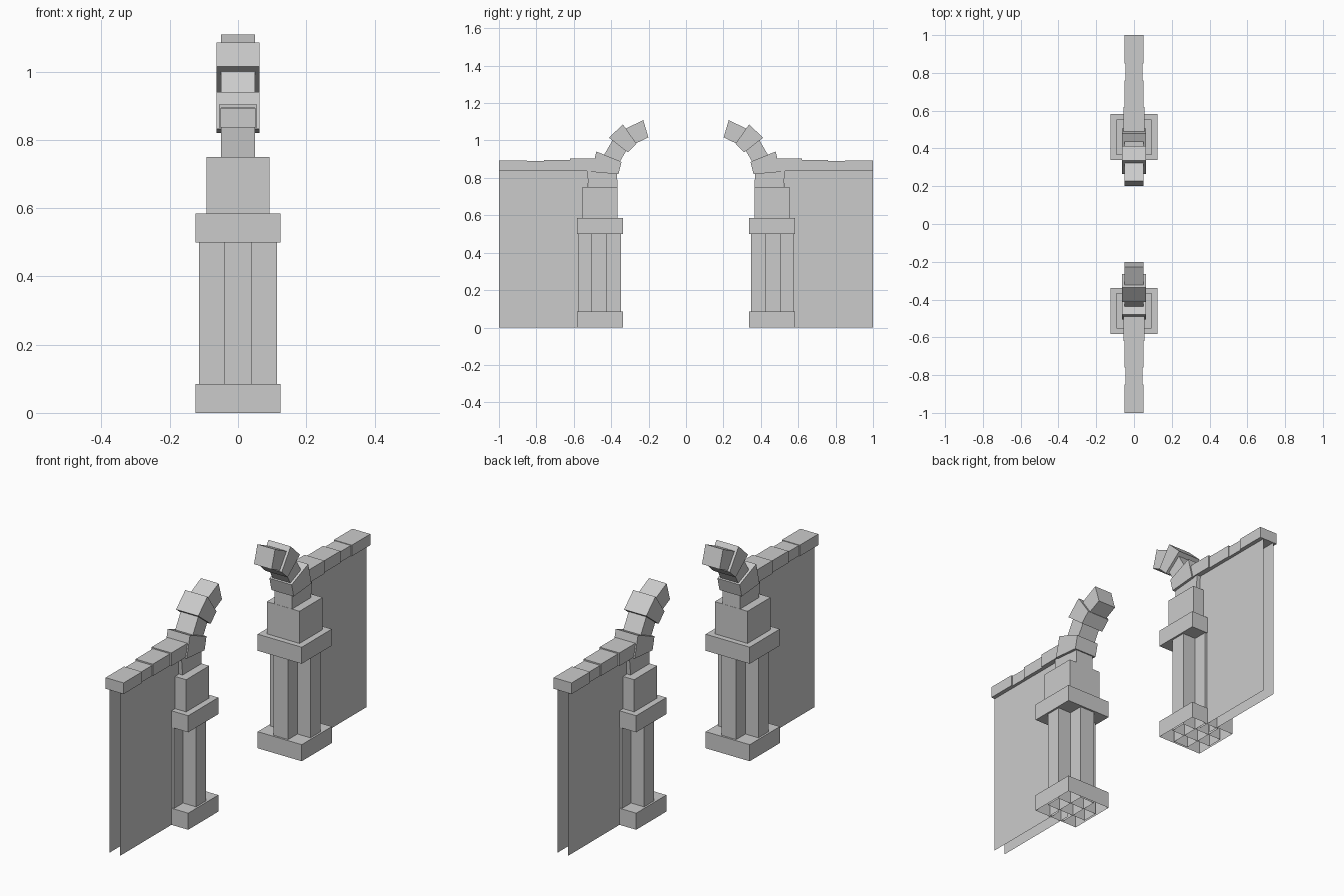
import bpy, bmesh, math

if "Cube" in bpy.data.objects:
    bpy.data.objects.remove(bpy.data.objects["Cube"])


def finish(name, bm):
    mesh = bpy.data.meshes.new(name)
    bm.to_mesh(mesh)
    bm.free()
    obj = bpy.data.objects.new(name, mesh)
    bpy.context.collection.objects.link(obj)
    return obj


def prism(name, outline, half_x, side, open_dirs=()):
    """Extrude a (y, z) quad across x; side=-1 mirrors y. open_dirs removes faces."""
    bm = bmesh.new()
    rings = [[bm.verts.new((x, y * side, z)) for y, z in outline]
             for x in (-half_x, half_x)]
    n = len(outline)
    bm.faces.new(rings[0])
    bm.faces.new(rings[1])
    for i in range(n):
        j = (i + 1) % n
        bm.faces.new((rings[0][i], rings[0][j], rings[1][j], rings[1][i]))
    bmesh.ops.recalc_face_normals(bm, faces=bm.faces)
    bm.normal_update()
    drop = [f for f in bm.faces
            if ('bottom' in open_dirs and f.normal.z < -0.9)
            or ('ends' in open_dirs and abs(f.normal.y) > 0.9)
            or ('top' in open_dirs and f.normal.z > 0.9)]
    bmesh.ops.delete(bm, geom=drop, context='FACES')
    return finish(name, bm)


def box(name, half_x, y0, y1, z0, z1, side, open_dirs=()):
    return prism(name, [(y0, z0), (y1, z0), (y1, z1), (y0, z1)],
                 half_x, side, open_dirs)


ARCH_Y, ARCH_Z = 0.137, 0.80


def polar(r, deg):
    a = math.radians(deg)
    return (ARCH_Y + r * math.cos(a), ARCH_Z + r * math.sin(a))


for side, tag in ((-1, "front"), (1, "back")):
    # Thin wall: two open sheets
    box(f"wall_{tag}", 0.03, 0.525, 1.0, 0, 0.84, side, ('bottom', 'ends', 'top'))

    # Coping stones: y start, y end, half width, top
    copings = [(0.49, 0.62, 0.056, 0.903), (0.62, 0.76, 0.049, 0.897),
               (0.76, 0.85, 0.045, 0.890), (0.85, 1.0, 0.051, 0.893)]
    for i, (y0, y1, hx, top) in enumerate(copings):
        box(f"coping_{tag}_{i}", hx, y0, y1, 0.836, top, side)

    # Pillar: base, cross-shaped shaft, capital and upper block
    box(f"pillar_base_{tag}", 0.125, 0.338, 0.582, 0, 0.085, side, ('bottom',))
    box(f"shaft_wide_{tag}", 0.115, 0.423, 0.504, 0, 0.5, side, ('bottom',))
    box(f"shaft_deep_{tag}", 0.041, 0.348, 0.577, 0, 0.5, side, ('bottom',))
    box(f"capital_{tag}", 0.125, 0.338, 0.582, 0.5, 0.585, side)
    box(f"pillar_block_{tag}", 0.093, 0.366, 0.553, 0.585, 0.75, side)

    # Springer stone under the arch
    prism(f"springer_{tag}", [(0.367, 0.75), (0.52, 0.75), (0.53, 0.84), (0.368, 0.82)],
          0.05, side)

    # Broken arch stones: start angle, end angle, inner and outer radius, half width
    stones = [(5, 22.4, 0.225, 0.370, 0.063), (22.4, 38, 0.233, 0.325, 0.05),
              (38, 55, 0.222, 0.349, 0.063), (55, 73.5, 0.226, 0.322, 0.05)]
    for i, (a0, a1, r0, r1, hx) in enumerate(stones):
        prism(f"arch_stone_{tag}_{i}",
              [polar(r0, a0), polar(r1, a0), polar(r1, a1), polar(r0, a1)], hx, side)
